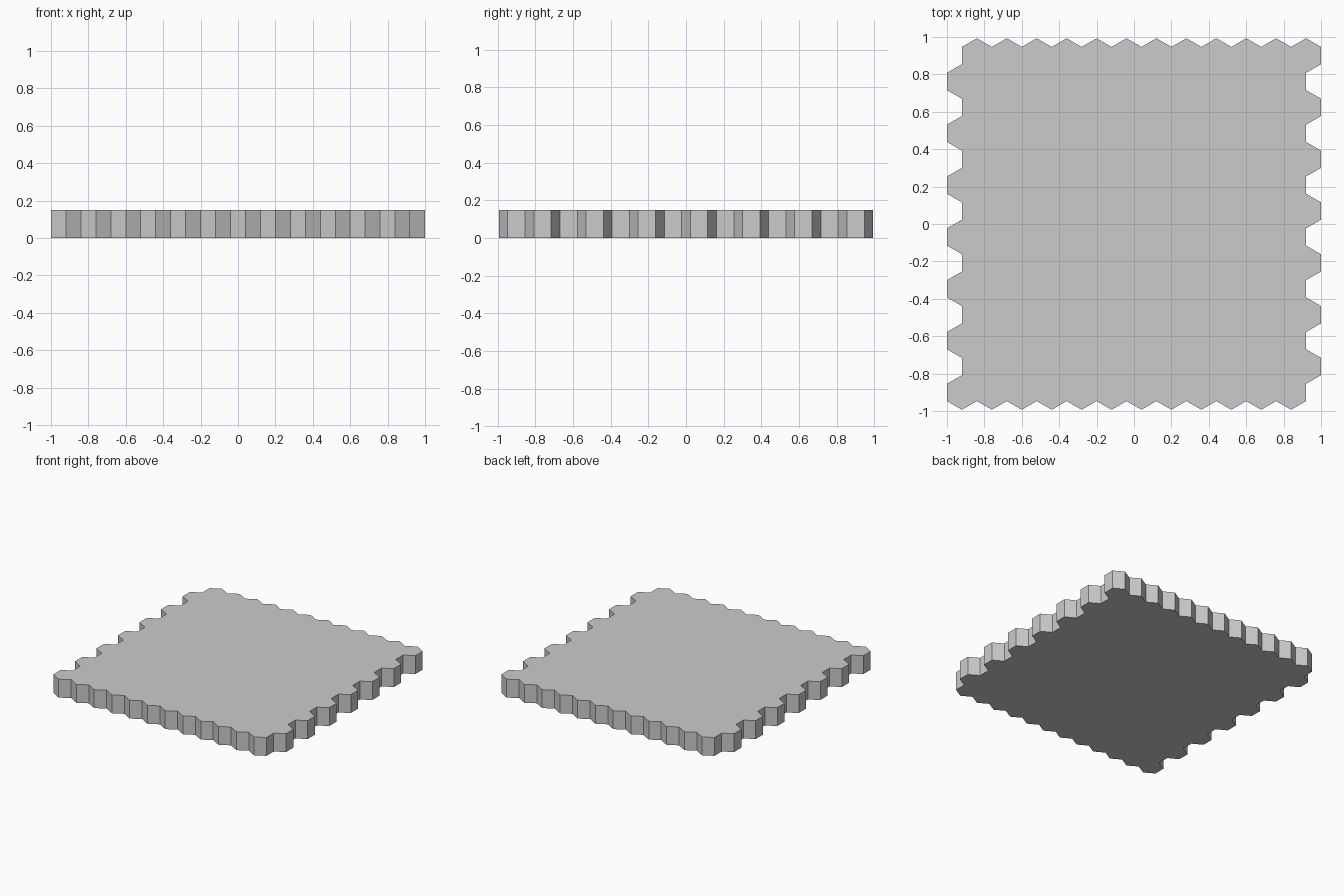
import bpy, bmesh, math

if "Cube" in bpy.data.objects:
    bpy.data.objects.remove(bpy.data.objects["Cube"])

COLS, ROWS, HEIGHT = 12, 14, 0.15
W = 2 / (COLS + 0.5)          # hexagon width
R = W / math.sqrt(3)          # hexagon corner radius

# Welded honeycomb sheet, alternate rows shifted half a cell
bm = bmesh.new()
for row in range(ROWS):
    for col in range(COLS):
        cx = -1 + W * (0.5 + col + 0.5 * (row % 2))
        cy = 1.5 * R * (row - (ROWS - 1) / 2)
        corners = []
        for k in range(6):
            a = math.radians(30 + 60 * k)
            corners.append(bm.verts.new((cx + R * math.cos(a), cy + R * math.sin(a), 0)))
        bm.faces.new(corners)
bmesh.ops.remove_doubles(bm, verts=bm.verts, dist=0.001)

mesh = bpy.data.meshes.new("hex_tile_slab")
bm.to_mesh(mesh)
bm.free()
slab = bpy.data.objects.new("hex_tile_slab", mesh)
bpy.context.collection.objects.link(slab)

# Thicken the sheet upward into a closed slab
thick = slab.modifiers.new("thickness", 'SOLIDIFY')
thick.thickness = HEIGHT
thick.offset = 1
